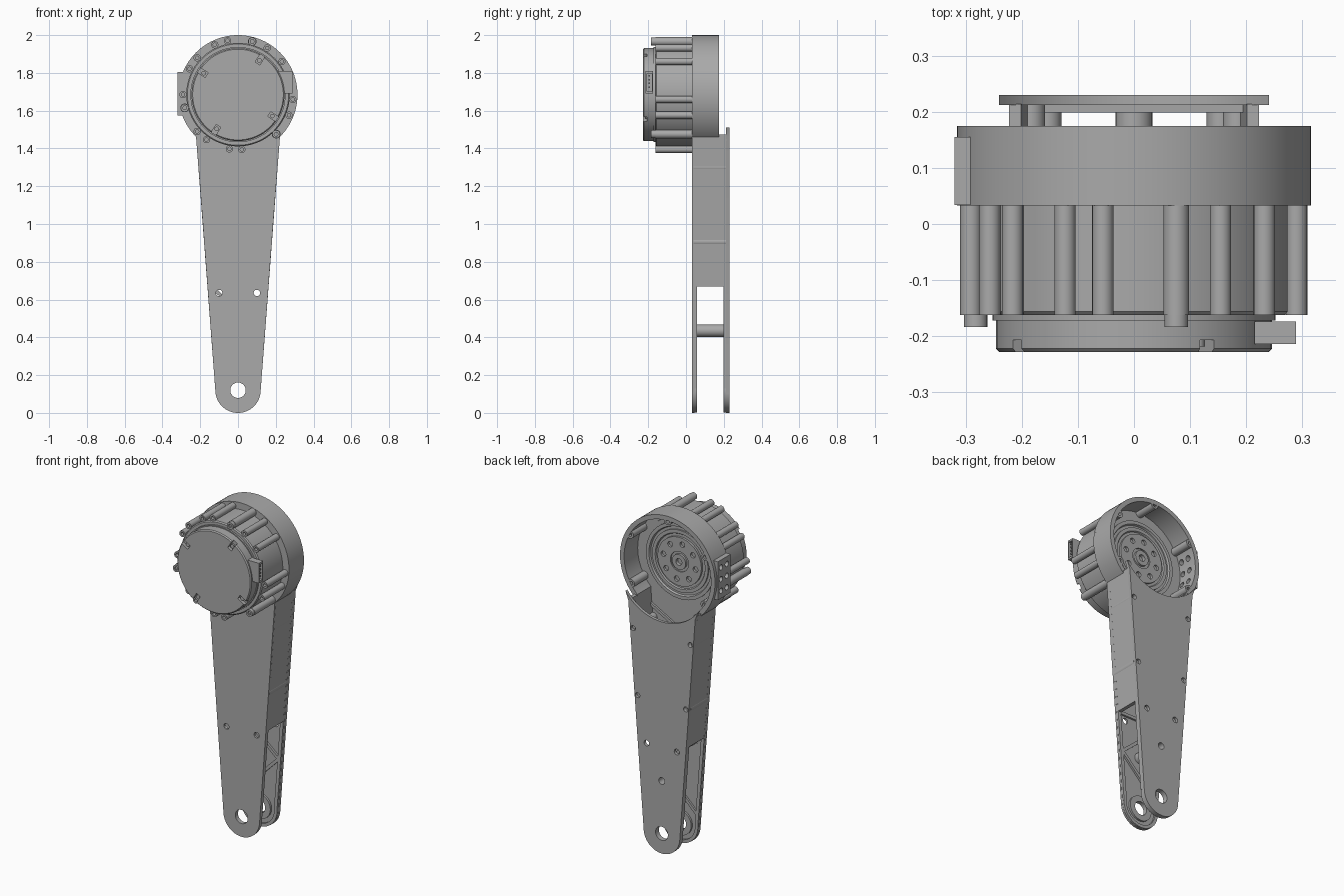
import bpy, bmesh, math
from mathutils import Vector, Matrix

if "Cube" in bpy.data.objects:
    bpy.data.objects.remove(bpy.data.objects["Cube"])

GREY = bpy.data.materials.new("machined_grey")
GREY.use_nodes = True
colour = (0.4, 0.4, 0.4, 1)
GREY.diffuse_color = colour
GREY.node_tree.nodes["Principled BSDF"].inputs["Base Color"].default_value = colour

HUB = 1.685          # height of the motor axis
FRONT, BACK = 0.033, 0.23
RING_R = 0.315


def finish(name, bm):
    bmesh.ops.recalc_face_normals(bm, faces=bm.faces)
    mesh = bpy.data.meshes.new(name)
    bm.to_mesh(mesh)
    bm.free()
    mesh.materials.append(GREY)
    mesh.shade_smooth()
    mesh.set_sharp_from_angle(angle=math.radians(30))
    ob = bpy.data.objects.new(name, mesh)
    bpy.context.collection.objects.link(ob)
    return ob


def prism(name, outline, y0, y1):
    """Extrude an x-z outline from y0 to y1."""
    bm = bmesh.new()
    face = bm.faces.new([bm.verts.new((x, y0, z)) for x, z in outline])
    ext = bmesh.ops.extrude_face_region(bm, geom=[face])
    verts = [v for v in ext["geom"] if isinstance(v, bmesh.types.BMVert)]
    bmesh.ops.translate(bm, verts=verts, vec=(0, y1 - y0, 0))
    return finish(name, bm)


def arc(cx, cz, r, a0, a1, n):
    angles = [math.radians(a0 + (a1 - a0) * i / n) for i in range(n + 1)]
    return [(cx + r * math.cos(a), cz + r * math.sin(a)) for a in angles]


def rod(name, x, z, r, y0, y1, n=24):
    return prism(name, arc(x, z, r, 0, 360, n)[:-1], y0, y1)


def box(name, x0, x1, y0, y1, z0, z1):
    return prism(name, [(x0, z0), (x1, z0), (x1, z1), (x0, z1)], y0, y1)


def bar(name, p, q, width, y0, y1):
    p, q = Vector(p), Vector(q)
    side = (q - p).orthogonal().normalized() * width / 2
    return prism(name, [p - side, q - side, q + side, p + side], y0, y1)


def lathe(name, profile, n=96):
    """Turn an (r, y) profile around the motor axis."""
    bm = bmesh.new()
    verts = [bm.verts.new((r, y, HUB)) for r, y in profile]
    edges = [bm.edges.new(pair) for pair in zip(verts, verts[1:] + verts[:1])]
    bmesh.ops.spin(bm, geom=verts + edges, cent=(0, 0, HUB), axis=(0, 1, 0),
                   angle=math.tau, steps=n, use_duplicate=False)
    bmesh.ops.remove_doubles(bm, verts=bm.verts, dist=1e-5)
    return finish(name, bm)


def cut(target, cutters):
    for c in cutters:
        mod = target.modifiers.new("cut", 'BOOLEAN')
        mod.operation, mod.solver, mod.object = 'DIFFERENCE', 'EXACT', c
    deps = bpy.context.evaluated_depsgraph_get()
    mesh = bpy.data.meshes.new_from_object(target.evaluated_get(deps))
    target.modifiers.clear()
    target.data = mesh
    mesh.shade_smooth()
    mesh.set_sharp_from_angle(angle=math.radians(30))
    for c in cutters:
        bpy.data.objects.remove(c)
    return target


def polar(r, deg):
    a = math.radians(deg)
    return r * math.cos(a), HUB + r * math.sin(a)


def half_width(z):
    return 0.119 + (z - 0.14) * 0.078


# Front plate: tapered arm with the round head in one outline
foot = arc(0, 0.12, 0.12, 188, 352, 24)
head = arc(0, HUB, RING_R, -45.5, 225.5, 72)
front = prism("front_plate", foot + head, FRONT, 0.046)
through = [(0, 0.12, 0.041), (0.1, 0.635, 0.017), (-0.1, 0.635, 0.017)]
cut(front, [rod("c", x, z, r, 0, 0.1) for x, z, r in through])

# Back plate with a concave top that clears the ring
scoop = arc(0, HUB, 0.297, 324, 216, 36)
back = prism("back_plate", foot + [(half_width(1.46), 1.46)] + scoop + [(-half_width(1.46), 1.46)],
             0.212, BACK)
SCREWS = [(s * x, z) for s in (-1, 1) for x, z in ((0.16, 0.906), (0.19, 1.3))]
holes = through + [(0, 0.435, 0.02)] + [(x, z, 0.015) for x, z in SCREWS]
cut(back, [rod("c", x, z, r, 0.19, 0.3) for x, z, r in holes])

# Screw posts and the lower spacer between the plates
for x, z in SCREWS:
    cut(rod("screw_post", x * 0.97, z, 0.026, 0.04, 0.213), [rod("c", x, z, 0.015, 0.15, 0.3)])
cut(rod("spacer", 0, 0.435, 0.033, 0.045, 0.213), [rod("c", 0, 0.435, 0.02, 0.15, 0.3)])

# Side walls of the box section
for s in (-1, 1):
    bottom, top, t = 0.67, 1.475, 0.022
    prism("side_wall", [(s * half_width(bottom), bottom), (s * half_width(top), top),
                        (s * (half_width(top) - t), top), (s * (half_width(bottom) - t), bottom)],
          0.04, 0.214)

# Raised rims and lattice ribs on the inner faces of both plates
for side, y0, y1 in (("front", 0.044, 0.058), ("back", 0.199, 0.214)):
    for s in (-1, 1):
        bar(side + "_rim", (s * 0.109, 0.13), (s * (half_width(1.45) - 0.01), 1.45), 0.02, y0, y1)
    cut(rod(side + "_eye", 0, 0.12, 0.075, y0, y1, 40), [rod("c", 0, 0.12, 0.041, 0, 0.3)])
    cut(rod(side + "_foot_rim", 0, 0.12, 0.119, y0, y1, 48), [rod("c", 0, 0.12, 0.1, 0, 0.3, 48),
                                                 box("c", -1, 1, 0, 0.3, 0.135, 0.3)])
    levels = [0.2, 0.435, 0.67, 0.92, 1.17, 1.38]
    for i, (a, b) in enumerate(zip(levels, levels[1:])):
        s = 1 if i % 2 else -1
        bar(side + "_rib", (s * (half_width(a) - 0.015), a), (-s * (half_width(b) - 0.015), b),
            0.018, y0, y1)
    bar(side + "_crossbar", (-0.15, 0.67), (0.15, 0.67), 0.018, y0, y1)

# Open ring housing with screw lugs and the passage into the arm
ring = lathe("ring_housing", [(RING_R, FRONT), (RING_R, 0.175), (0.288, 0.175), (0.288, FRONT)])
w = half_width(1.46) - 0.022
passage = [(-w, 1.2), (w, 1.2), (w, 1.56), (-w, 1.56)]
pad_holes = [(y, z) for y in (0.07, 0.125) for z in (1.62, 1.69, 1.76)]


def pad_cutters():
    for y, z in pad_holes:
        bm = bmesh.new()
        bmesh.ops.create_cone(bm, cap_ends=True, segments=20, radius1=0.016, radius2=0.016,
                              depth=0.12, matrix=Matrix.Translation((-0.3, y, z))
                              @ Matrix.Rotation(math.pi / 2, 4, 'Y'))
        yield finish("c", bm)


cut(ring, [prism("c", passage, 0.046, 0.3)] + list(pad_cutters()))
for deg in (-32, 29, 90, 151, 212):
    x, z = polar(0.286, deg)
    cut(rod("ring_lug", x, z, 0.024, 0.04, 0.1745), [rod("c", x, z, 0.012, 0.1, 0.3)])

# Side mounting pad with six holes
pad = box("mounting_pad", -0.32, -0.285, FRONT + 0.001, 0.155, 1.575, 1.805)
cut(pad, [rod("c", 0, HUB, 0.289, 0, 0.3, 96)] + list(pad_cutters()))

# Output hub: stepped concentric rings with bolt circle
hub = lathe("output_hub", [(0, 0.04), (0.25, 0.04), (0.25, 0.05), (0.225, 0.05), (0.225, 0.058),
                           (0.205, 0.058), (0.2, 0.047), (0.185, 0.047), (0.185, 0.056),
                           (0.165, 0.056), (0.16, 0.049), (0.145, 0.049), (0.145, 0.062),
                           (0.06, 0.062), (0.06, 0.054), (0.045, 0.054), (0.045, 0.068),
                           (0, 0.068)])
cut(hub, [rod("c", *polar(0.108, k * 45 + 10), 0.016, 0.048, 0.1) for k in range(8)]
    + [rod("c", 0, HUB, 0.02, 0.048, 0.1)])

# Motor can with bosses and three long screws
lathe("motor_can", [(0, -0.162), (0.268, -0.162), (0.274, -0.156), (0.274, 0.036), (0, 0.036)])
for deg in (58, 101, 115, 138, 152, 180, 222, 235, 261, 274, 338, 355, 37):
    x, z = polar(0.291, deg)
    cut(rod("can_boss", x, z, 0.019, -0.162, FRONT + 0.002),
        [rod("c", x, z, 0.009, -0.2, -0.14)])
for deg in (75, 194, 314):
    x, z = polar(0.291, deg)
    rod("long_boss", x, z, 0.023, -0.162, FRONT + 0.002)
    cut(rod("screw_head", x, z, 0.021, -0.184, -0.16), [rod("c", x, z, 0.011, -0.2, -0.174, 6)])

# Rear cap with four radial screw slots
cap = lathe("motor_cap", [(0, -0.228), (0.24, -0.228), (0.246, -0.222), (0.246, -0.172),
                          (0.252, -0.172), (0.252, -0.16), (0, -0.16)])
slots = (58, 148, 238, 328)
cut(cap, [bar("c", polar(0.195, d), polar(0.27, d), 0.029, -0.25, -0.207) for d in slots])
for d in slots:
    rod("cap_screw", *polar(0.214, d), 0.012, -0.218, -0.206)

# Cable connector with a recessed socket
plug = box("connector", 0.215, 0.289, -0.214, -0.174, 1.69, 1.81)
cut(plug, [box("c", 0.262, 0.3, -0.207, -0.181, 1.702, 1.798)])
for k in range(4):
    z = 1.72 + k * 0.02
    box("connector_pin", 0.25, 0.284, -0.198, -0.19, z, z + 0.008)
